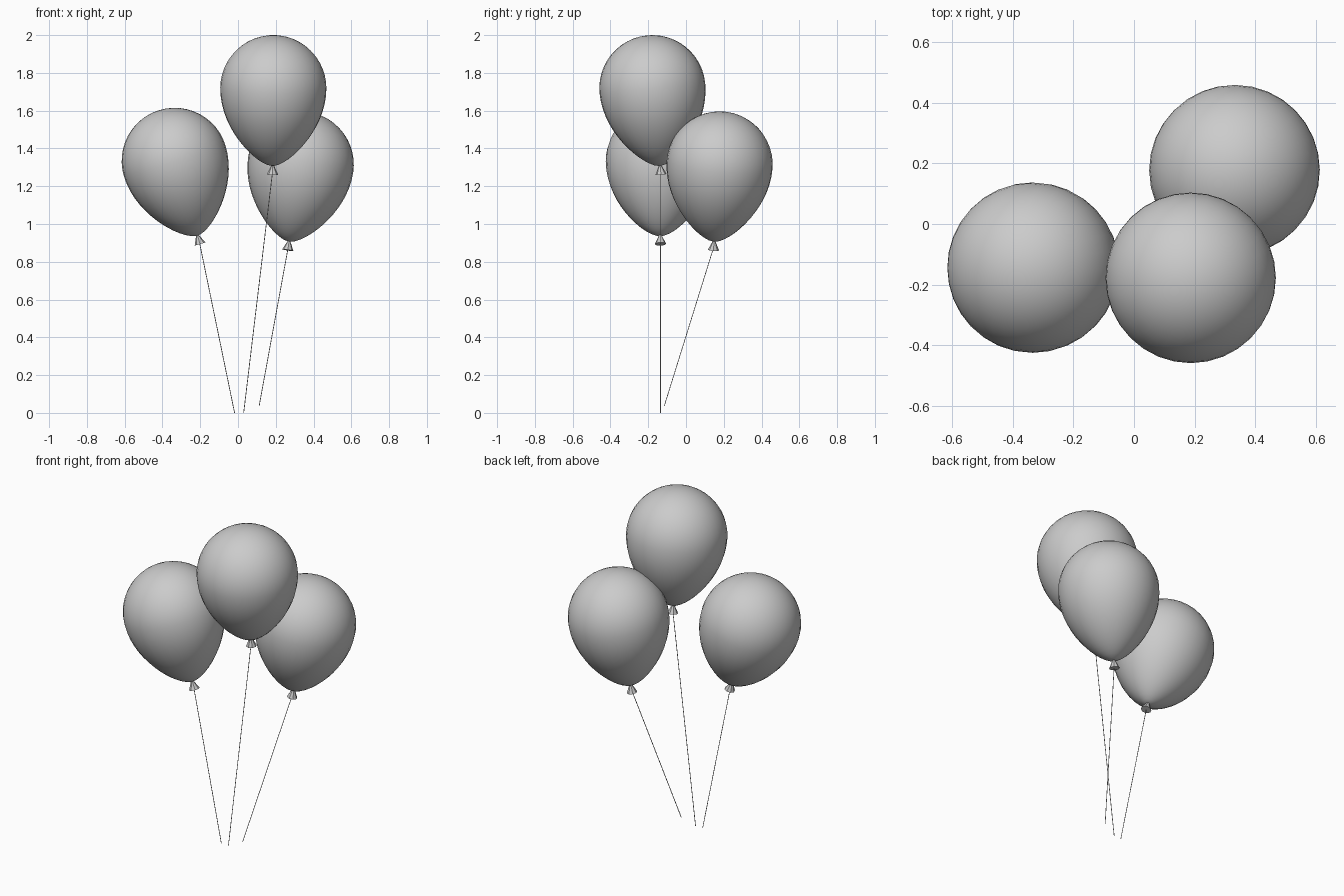
import bpy, bmesh
from math import sin, cos, pi
from mathutils import Vector

if "Cube" in bpy.data.objects:
    bpy.data.objects.remove(bpy.data.objects["Cube"])

R = 0.281      # balloon radius
DROP = 0.415   # widest ring down to the tip
SEG = 32


def lathe(name, profile, origin, axis, segs, smooth):
    """Revolve (radius, height) pairs around an axis; zero radius makes a pole."""
    rot = Vector((0, 0, 1)).rotation_difference(axis)
    bm = bmesh.new()
    rings = []
    for r, h in profile:
        n = 1 if r == 0 else segs
        rings.append([bm.verts.new(origin + rot @ Vector(
            (r * cos(2 * pi * i / segs), r * sin(2 * pi * i / segs), h))) for i in range(n)])
    for a, b in zip(rings, rings[1:]):
        for i in range(segs):
            j = (i + 1) % segs
            quad = [a[i % len(a)], a[j % len(a)], b[j % len(b)], b[i % len(b)]]
            bm.faces.new(list(dict.fromkeys(quad)))
    bmesh.ops.recalc_face_normals(bm, faces=bm.faces)
    for f in bm.faces:
        f.smooth = smooth
    mesh = bpy.data.meshes.new(name)
    bm.to_mesh(mesh)
    bm.free()
    obj = bpy.data.objects.new(name, mesh)
    bpy.context.collection.objects.link(obj)
    return obj


# Balloon profile: teardrop below the widest ring, hemisphere above
body = [(0, -DROP)]
for i in range(1, 15):
    t = (1 - i / 14) ** 1.0
    t = 1 - (i / 14) ** 1.5
    body.append((R * cos(t * pi / 2) ** 0.63, -DROP * t))
body += [(R * cos(i * pi / 24), R * sin(i * pi / 24)) for i in range(1, 12)]
body.append((0, R))

# Knot profile: small flared cone hanging from the tip
knot = [(0, -0.045), (0.03, -0.045), (0.008, 0.002), (0, 0.002)]

# name, centre of widest ring, direction of tip from centre, string foot
balloons = [
    ("top", (0.187, -0.178, 1.719), (-0.004, 0.043, -0.43), (0.03, -0.135, 0)),
    ("left", (-0.335, -0.144, 1.334), (0.122, 0.008, -0.40), (-0.018, -0.135, 0)),
    ("right", (0.332, 0.178, 1.315), (-0.065, -0.031, -0.43), (0.112, -0.115, 0.037)),
]

for name, centre, down, foot in balloons:
    centre, foot = Vector(centre), Vector(foot)
    up = -Vector(down).normalized()
    tip = centre - up * DROP
    # Balloon body and knot share one axis
    lathe(name + "_balloon", body, centre, up, SEG, True)
    lathe(name + "_knot", knot, tip, up, 8, False)
    # Straight string from the knot to its foot
    line = tip - up * 0.03 - foot
    lathe(name + "_string", [(0, 0), (0.002, 0), (0.002, line.length), (0, line.length)],
          foot, line.normalized(), 6, False)
